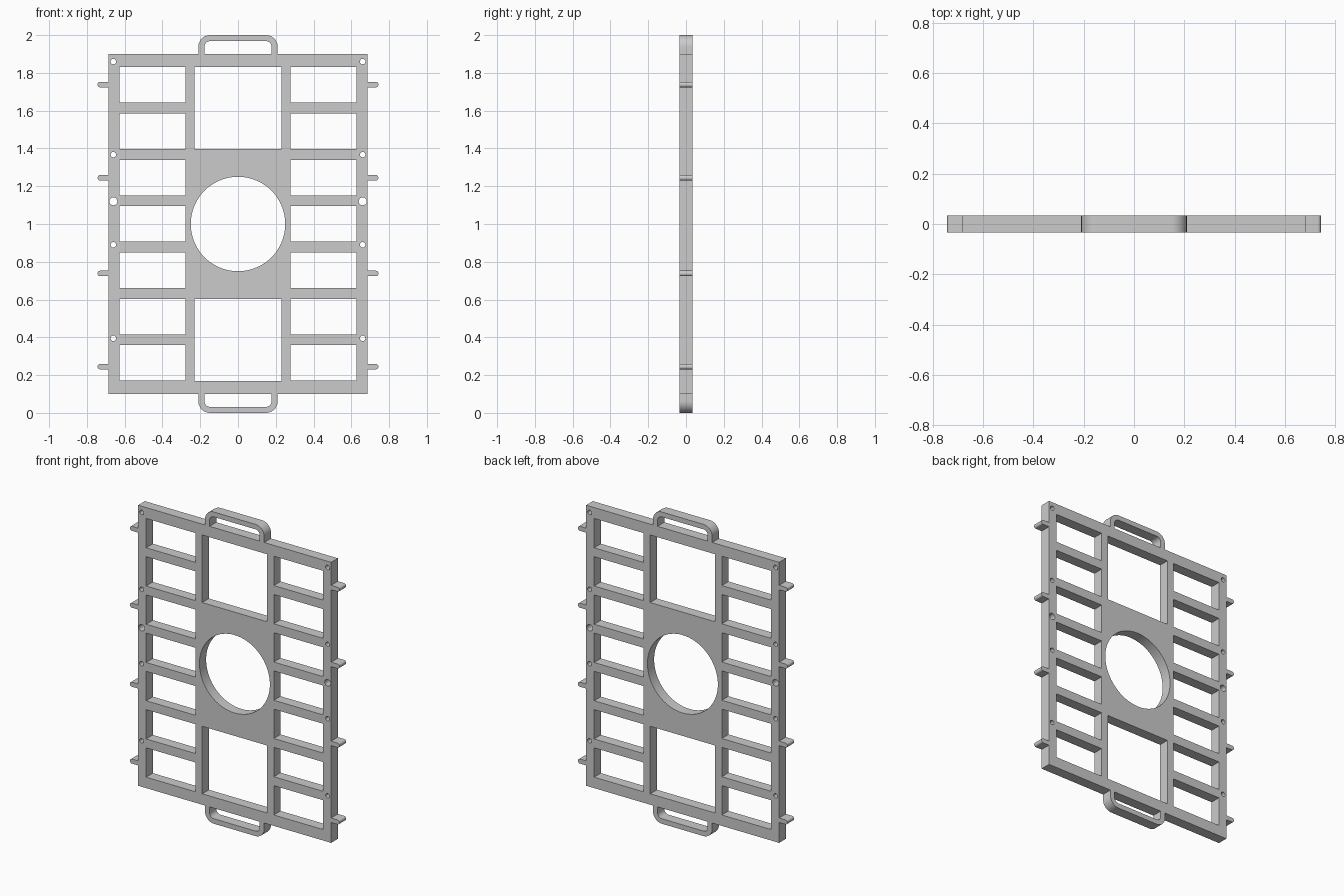
import bpy, bmesh
from math import cos, sin, pi, radians

if "Cube" in bpy.data.objects:
    bpy.data.objects.remove(bpy.data.objects["Cube"])

HALF = 0.034        # half thickness of every part
W, Z0, Z1 = 0.685, 0.10, 1.90


def arc(cx, cz, r, a0, a1, n):
    return [(cx + r * cos(radians(a0 + (a1 - a0) * i / n)),
             cz + r * sin(radians(a0 + (a1 - a0) * i / n))) for i in range(n + 1)]


def circle(cx, cz, r, n):
    return arc(cx, cz, r, 0, 360, n)[:-1]


def rect(x0, x1, z0, z1):
    return [(x0, z0), (x1, z0), (x1, z1), (x0, z1)]


def plate(name, loops):
    """Extruded flat profile in the XZ plane; inner loops become holes."""
    cu = bpy.data.curves.new(name, 'CURVE')
    cu.dimensions = '2D'
    cu.fill_mode = 'BOTH'
    cu.extrude = HALF
    for pts in loops:
        sp = cu.splines.new('POLY')
        sp.points.add(len(pts) - 1)
        for p, (x, z) in zip(sp.points, pts):
            p.co = (x, z, 0, 1)
        sp.use_cyclic_u = True
    ob = bpy.data.objects.new(name, cu)
    ob.rotation_euler.x = pi / 2
    bpy.context.collection.objects.link(ob)
    bpy.ops.object.select_all(action='DESELECT')
    ob.select_set(True)
    bpy.context.view_layer.objects.active = ob
    bpy.ops.object.convert(target='MESH')
    ob = bpy.context.view_layer.objects.active
    bm = bmesh.new()
    bm.from_mesh(ob.data)
    bmesh.ops.remove_doubles(bm, verts=bm.verts, dist=1e-5)
    bmesh.ops.recalc_face_normals(bm, faces=bm.faces)
    bm.to_mesh(ob.data)
    bm.free()
    bpy.ops.object.shade_smooth_by_angle(angle=radians(30))
    return ob


# Main frame: outline, centre openings and round hole
loops = [rect(-W, W, Z0, Z1),
         rect(-0.23, 0.23, 1.397, 1.83),
         rect(-0.23, 0.23, 0.17, 0.603),
         circle(0, 1.0, 0.25, 72)]
for s in (-1, 1):
    # Side windows
    for i in range(7):
        top = 1.83 - 0.2453 * i
        xa, xb = sorted((s * 0.278, s * 0.628))
        loops.append(rect(xa, xb, top - 0.188, top))
    # Bolt holes
    for z in (1.86, 1.367, 0.89, 0.395):
        loops.append(circle(s * 0.66, z, 0.0145, 24))
    loops.append(circle(s * 0.66, 1.12, 0.021, 24))
plate("frame", loops)

# Carry handles, top and bottom
outer = arc(0.148, 1.938, 0.062, 0, 90, 12) + arc(-0.148, 1.938, 0.062, 90, 180, 12)
inner = arc(-0.148, 1.938, 0.030, 180, 90, 12) + arc(0.148, 1.938, 0.030, 90, 0, 12)
handle = ([(0.21, Z1)] + outer + [(-0.21, Z1), (-0.178, Z1)] + inner + [(0.178, Z1)])
plate("top_handle", [handle])
plate("bottom_handle", [[(x, 2 - z) for x, z in handle]])

# Side pegs with rounded tips
for s, side in ((-1, "left"), (1, "right")):
    for i, z in enumerate((1.738, 1.245, 0.738, 0.245)):
        h, r = 0.0145, 0.013
        tip = 0.743 - r
        pts = ([(W, z - h)] + arc(tip, z - h + r, r, -90, 0, 6)
               + arc(tip, z + h - r, r, 0, 90, 6) + [(W, z + h)])
        plate(f"{side}_peg_{i + 1}", [[(s * x, v) for x, v in pts]])
